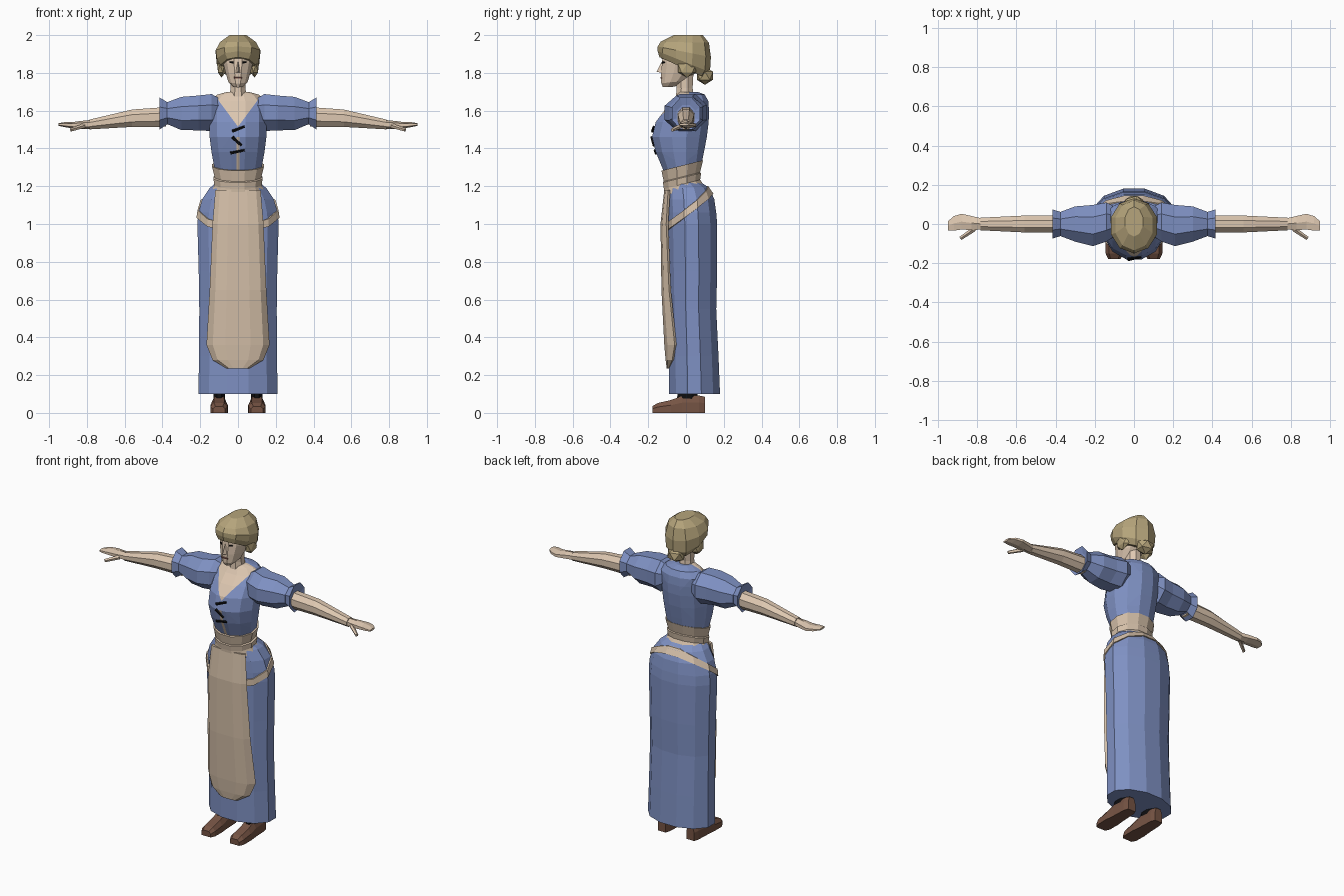
import bpy, bmesh, math
from mathutils import Vector

if "Cube" in bpy.data.objects:
    bpy.data.objects.remove(bpy.data.objects["Cube"])

def srgb(r, g, b):
    return tuple((c / 255 / 12.92) if c < 11 else ((c / 255 + .055) / 1.055) ** 2.4 for c in (r, g, b)) + (1,)

def material(name, *rgb):
    m = bpy.data.materials.new(name)
    m.diffuse_color = srgb(*rgb)
    m.use_nodes = True
    m.node_tree.nodes["Principled BSDF"].inputs["Base Color"].default_value = m.diffuse_color
    return m

BLUE = material("blue_cloth", 126, 144, 194)
SKIN = material("skin", 222, 200, 177)
CREAM = material("cream_cloth", 212, 191, 168)
HAIR = material("blonde_hair", 182, 165, 124)
BROWN = material("brown_leather", 118, 84, 68)
BLACK = material("black_lace", 14, 14, 16)
LIPS = material("lip_colour", 140, 92, 84)

def unit(n):
    """Polygon with flat sides front and back, scaled to fill -1..1."""
    k = math.cos(math.pi / n)
    return [(math.cos((i + .5) * math.tau / n) / k, math.sin((i + .5) * math.tau / n) / k) for i in range(n)]

def flat_ring(z, rx, yf, yb, tilt=0, n=12, cx=0):
    cy, ry = (yf + yb) / 2, (yb - yf) / 2
    return [(cx + rx * u, cy + ry * v, z + tilt * (cy + ry * v)) for u, v in unit(n)]

def arm_ring(x, zc, rz, yc, ry, n=8):
    return [(x, yc + ry * u, zc + rz * v) for u, v in unit(n)]

def finish(name, bm, mats, mirror=False):
    me = bpy.data.meshes.new(name)
    bm.to_mesh(me)
    bm.free()
    for m in mats:
        me.materials.append(m)
    ob = bpy.data.objects.new(name, me)
    bpy.context.collection.objects.link(ob)
    if mirror:
        ob.modifiers.new("mirror", 'MIRROR')
    return ob

def loft_mesh(rings, closed=True, caps=True):
    bm = bmesh.new()
    rows = [[bm.verts.new(p) for p in r] for r in rings]
    n = len(rows[0])
    for a, b in zip(rows, rows[1:]):
        for i in range(n if closed else n - 1):
            j = (i + 1) % n
            bm.faces.new((a[i], a[j], b[j], b[i]))
    if closed and caps:
        bm.faces.new(rows[0])
        bm.faces.new(rows[-1])
    if closed:
        bmesh.ops.recalc_face_normals(bm, faces=bm.faces)
    return bm

def loft(name, rings, mat, mirror=False):
    return finish(name, loft_mesh(rings), [mat], mirror)

def rod(name, a, b, r, mat, mirror=False):
    a, b = Vector(a), Vector(b)
    bm = bmesh.new()
    bmesh.ops.create_cone(bm, cap_ends=True, segments=5, radius1=r, radius2=r * .75, depth=(b - a).length)
    bmesh.ops.rotate(bm, verts=bm.verts, matrix=(b - a).to_track_quat('Z', 'Y').to_matrix())
    bmesh.ops.translate(bm, verts=bm.verts, vec=(a + b) / 2)
    return finish(name, bm, [mat], mirror)

def blob(name, c, s, mat, mirror=False):
    bm = bmesh.new()
    bmesh.ops.create_icosphere(bm, subdivisions=1, radius=1)
    bmesh.ops.scale(bm, verts=bm.verts, vec=s)
    bmesh.ops.translate(bm, verts=bm.verts, vec=c)
    return finish(name, bm, [mat], mirror)

# Skirt
SKIRT = [(.10, .21, -.09, .18), (.30, .206, -.09, .172), (.55, .205, -.095, .16), (.75, .208, -.10, .165),
         (1.0, .215, -.105, .165), (1.06, .21, -.105, .16), (1.13, .19, -.105, .15),
         (1.19, .15, -.10, .125), (1.22, .115, -.09, .08)]
loft("skirt", [flat_ring(*r) for r in SKIRT], BLUE)

# Apron strap that follows the skirt, rising toward the back
def skirt_point(z, u, v, grow):
    for a, b in zip(SKIRT, SKIRT[1:]):
        if z <= b[0] or b is SKIRT[-1]:
            t = min(1, (z - a[0]) / (b[0] - a[0]))
            rx, yf, yb = (a[i] + t * (b[i] - a[i]) for i in (1, 2, 3))
            return ((rx + grow) * u, (yf + yb) / 2 + ((yb - yf) / 2 + grow) * v, z)

def strap_ring(dz, grow):
    pts = []
    for u, v in unit(12):
        z = 1.08 + .1 * v
        pts.append(skirt_point(z + dz, u, v, grow))
    return pts
edge = [strap_ring(-.02, -.01), strap_ring(-.02, .008), strap_ring(.02, .008), strap_ring(.02, -.01)]
finish("apron_strap", loft_mesh(edge, caps=False), [CREAM])

# Apron: z, half width, front y, how far the edges curl back
APRON = [(1.18, .12, -.115, .02), (1.0, .135, -.135, .03), (.65, .15, -.13, .04),
         (.36, .167, -.115, .055), (.28, .135, -.108, .035), (.235, .06, -.102, .01)]
CURL = [(-1, 1), (-.8, .3), (-.4, 0), (.4, 0), (.8, .3), (1, 1)]
rows = [[(u * w, y + d * k, z) for u, k in CURL] for z, w, y, d in reversed(APRON)]
apron = finish("apron", loft_mesh(rows, closed=False), [CREAM])
sol = apron.modifiers.new("thickness", 'SOLIDIFY')
sol.thickness, sol.offset = .014, -1

# Waistband with a soft fold
loft("waistband", [flat_ring(*r, tilt=.25) for r in
     [(1.18, .142, -.115, .095), (1.215, .125, -.117, .075), (1.25, .13, -.122, .08),
      (1.255, .122, -.118, .074), (1.315, .137, -.13, .09)]], CREAM)

# Bodice with the neckline and front placket cut into its faces
bm = loft_mesh([flat_ring(*r) for r in
     [(1.28, .122, -.118, .075), (1.38, .14, -.16, .095), (1.46, .15, -.18, .11), (1.54, .152, -.16, .12),
      (1.60, .15, -.115, .122), (1.65, .145, -.07, .118), (1.685, .11, -.045, .10), (1.70, .055, -.04, .06)]])
V0, SLOPE = 1.515, 1.35
cuts = [((0, 0, V0), (s * SLOPE, 0, -1)) for s in (-1, 1)] + [((s * .009, 0, 0), (1, 0, 0)) for s in (-1, 1)]
cuts.append(((0, .015, 0), (0, 1, 0)))
for co, no in cuts:
    bmesh.ops.bisect_plane(bm, geom=bm.verts[:] + bm.edges[:] + bm.faces[:], plane_co=co, plane_no=no)
for f in bm.faces:
    c = f.calc_center_median()
    if c.y < .015 and c.z > V0 + SLOPE * abs(c.x):
        f.material_index = 1
    elif c.y < -.05 and abs(c.x) < .009 and c.z < 1.47:
        f.material_index = 2
finish("bodice", bm, [BLUE, SKIN, CREAM])

# Lacing
for i, (x1, z1, y1, x2, z2, y2) in enumerate([(-.03, 1.49, -.176, .035, 1.515, -.17),
        (-.03, 1.46, -.181, .018, 1.415, -.171), (-.04, 1.375, -.158, .035, 1.39, -.165)]):
    rod(f"lace_{i + 1}", (x1, y1, z1), (x2, y2, z2), .009, BLACK)

# Puffed sleeves and flared cuffs
loft("sleeves", [arm_ring(*r) for r in
     [(.09, 1.60, .06, .015, .07), (.14, 1.59, .098, .01, .10), (.21, 1.588, .092, -.008, .105),
      (.30, 1.585, .088, 0, .09), (.375, 1.587, .058, 0, .062)]], BLUE, True)
loft("cuffs", [arm_ring(*r) for r in
     [(.37, 1.587, .056, 0, .06), (.415, 1.585, .084, 0, .074), (.405, 1.58, .05, 0, .05)]], BLUE, True)

# Arms, hands, thumbs
loft("arms", [arm_ring(*r) for r in
     [(.38, 1.567, .052, 0, .045), (.56, 1.56, .046, 0, .043), (.785, 1.527, .026, 0, .032)]], SKIN, True)
loft("hands", [arm_ring(*r, n=6) for r in
     [(.775, 1.527, .021, 0, .028), (.83, 1.525, .018, .005, .036), (.88, 1.523, .014, .012, .04),
      (.92, 1.526, .011, .003, .037), (.95, 1.527, .006, -.01, .024)]], SKIN, True)
rod("thumbs", (.815, -.025, 1.52), (.885, -.073, 1.498), .013, SKIN, True)

# Neck and head
loft("neck", [flat_ring(1.64, .046, -.055, .045, n=8), flat_ring(1.72, .04, -.05, .035, n=8),
              flat_ring(1.81, .04, -.06, .04, n=8)], SKIN)
loft("head", [flat_ring(*r) for r in
     [(1.73, .024, -.122, -.06, .05), (1.758, .05, -.131, 0, .1), (1.80, .066, -.132, .05),
      (1.85, .078, -.127, .07), (1.92, .08, -.122, .08), (1.96, .05, -.1, .05)]], SKIN)

# Nose
bm = bmesh.new()
p = [bm.verts.new(c) for c in [(0, -.125, 1.865), (-.015, -.128, 1.80), (.015, -.128, 1.80), (0, -.156, 1.806)]]
for f in ((0, 1, 3), (0, 3, 2), (1, 2, 3), (0, 2, 1)):
    bm.faces.new([p[i] for i in f])
bmesh.ops.recalc_face_normals(bm, faces=bm.faces)
finish("nose", bm, [SKIN])

# Eyes, brows and mouth as thin strips
rod("eyes", (.024, -.126, 1.855), (.044, -.114, 1.855), .0055, BLACK, True)
rod("brows", (.02, -.126, 1.876), (.05, -.11, 1.878), .004, HAIR, True)
rod("mouth", (-.02, -.131, 1.774), (.02, -.131, 1.774), .006, LIPS)

# Hair cap, side locks, bun
loft("hair", [flat_ring(*r, n=10) for r in
     [(1.82, .09, -.135, .10, -.45), (1.855, .112, -.143, .12, -.4), (1.91, .118, -.143, .125, -.2),
      (1.962, .095, -.128, .115, -.02), (2.0, .045, -.06, .085)]], HAIR)
blob("side_locks", (.088, .005, 1.825), (.025, .055, .05), HAIR, True)
blob("bun", (0, .10, 1.785), (.06, .05, .048), HAIR)

# Shoes with black ankles
def shoe_ring(y, hw, top):
    return [(.1 - hw, y, 0), (.1 + hw, y, 0), (.1 + hw, y, top * .6), (.1 + hw * .6, y, top),
            (.1 - hw * .6, y, top), (.1 - hw, y, top * .6)]
loft("shoes", [shoe_ring(*r) for r in
     [(-.178, .032, .035), (-.15, .045, .052), (-.08, .046, .068), (-.02, .04, .09), (.07, .036, .092),
      (.10, .027, .085)]], BROWN, True)
loft("ankles", [flat_ring(.06, .03, -.05, .06, n=8, cx=.1), flat_ring(.13, .03, -.04, .06, n=8, cx=.1)], BLACK, True)
